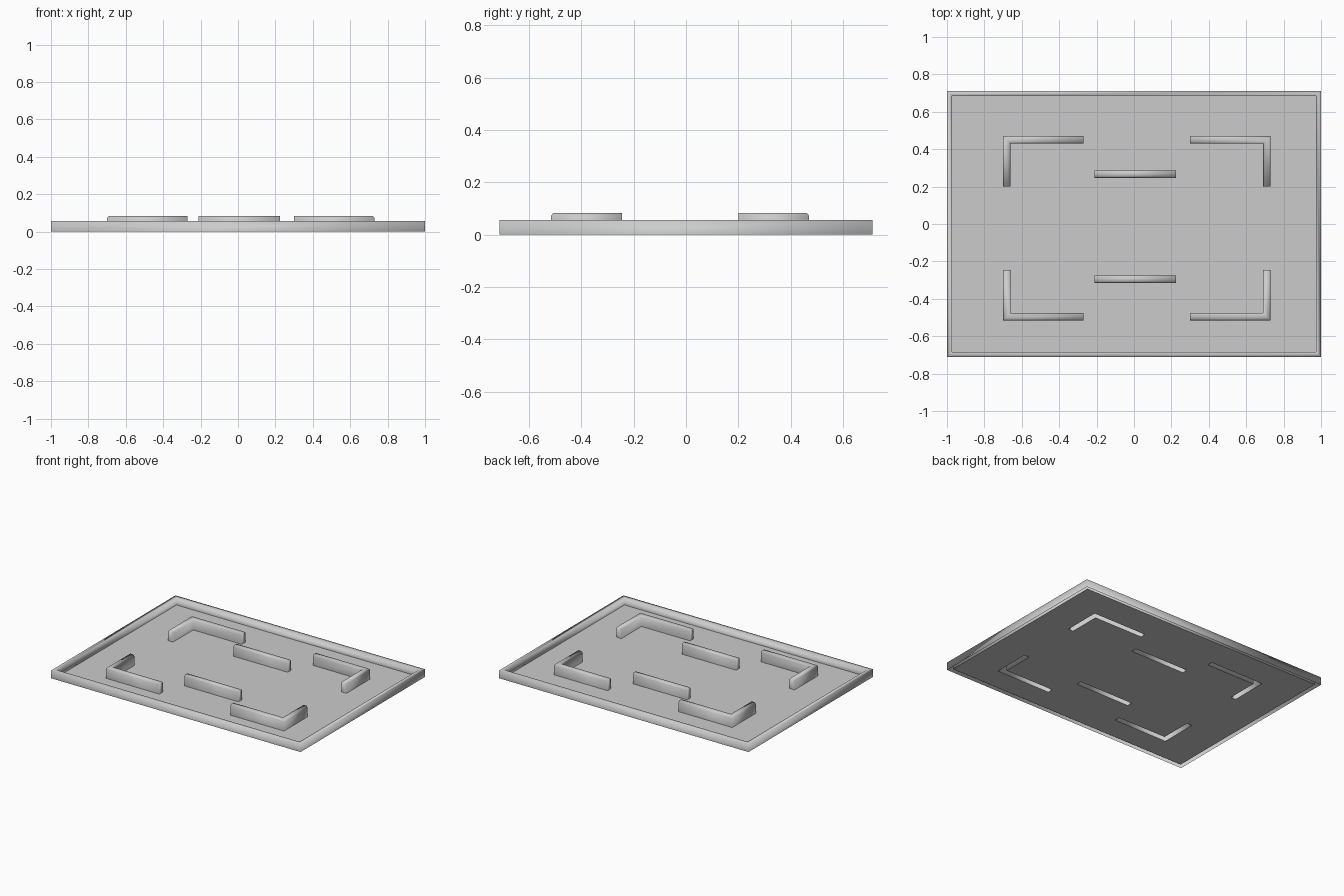
import bpy, bmesh
from mathutils import Vector

if "Cube" in bpy.data.objects:
    bpy.data.objects.remove(bpy.data.objects["Cube"])

FLOOR, RIM_TOP, BAR_TOP = 0.005, 0.057, 0.083
HX, HY, RIM_W, HB = 1.0, 0.712, 0.027, 0.02


def make_object(name, bm, smooth):
    bmesh.ops.recalc_face_normals(bm, faces=bm.faces)
    mesh = bpy.data.meshes.new(name)
    bm.to_mesh(mesh)
    bm.free()
    for p in mesh.polygons:
        p.use_smooth = smooth
    obj = bpy.data.objects.new(name, mesh)
    bpy.context.collection.objects.link(obj)
    return obj


def sweep(name, path, section, closed=False):
    """Sweep an open-bottomed section (side offset, z) along a mitred flat path."""
    pts = [Vector(p) for p in path]
    n = len(pts)
    bm = bmesh.new()
    rings = []
    for i, p in enumerate(pts):
        a = (p - pts[i - 1]).normalized() if (closed or i > 0) else None
        b = (pts[(i + 1) % n] - p).normalized() if (closed or i < n - 1) else None
        a, b = a or b, b or a
        na, nb = Vector((-a.y, a.x)), Vector((-b.y, b.x))
        side = (na + nb) / (1 + na.dot(nb))
        rings.append([bm.verts.new((p.x + side.x * o, p.y + side.y * o, z)) for o, z in section])
    for i in range(n if closed else n - 1):
        r, s = rings[i], rings[(i + 1) % n]
        for k in range(len(section) - 1):
            bm.faces.new((r[k], s[k], s[k + 1], r[k + 1]))
    if not closed:
        bm.faces.new(rings[0])
        bm.faces.new(rings[-1][::-1])
    return make_object(name, bm, True)


# Hollow raised rim around the tray
sweep("rim", [(-HX, -HY), (HX, -HY), (HX, HY), (-HX, HY)],
      [(0, 0), (0, RIM_TOP), (RIM_W, RIM_TOP), (RIM_W, FLOOR)], closed=True)

# Raised bars: four corner brackets and two straight ones, by centre line
bars = {
    "back_left_bracket": [(-0.27, 0.45), (-0.68, 0.45), (-0.68, 0.20)],
    "back_right_bracket": [(0.30, 0.45), (0.71, 0.45), (0.71, 0.20)],
    "front_left_bracket": [(-0.27, -0.495), (-0.68, -0.495), (-0.68, -0.245)],
    "front_right_bracket": [(0.30, -0.495), (0.71, -0.495), (0.71, -0.245)],
    "back_bar": [(-0.21, 0.267), (0.225, 0.267)],
    "front_bar": [(-0.21, -0.295), (0.225, -0.295)],
}
section = [(-HB, FLOOR), (-HB, BAR_TOP - 0.01), (-HB + 0.008, BAR_TOP),
           (HB - 0.008, BAR_TOP), (HB, BAR_TOP - 0.01), (HB, FLOOR)]
slots = []
for name, path in bars.items():
    sweep(name, path, section)
    for i, (p, q) in enumerate(zip(path, path[1:])):
        x0, x1 = sorted((p[0], q[0]))
        y0, y1 = sorted((p[1], q[1]))
        if p[1] == q[1]:
            # horizontal run, lengthened to the outer corner of a bracket
            left = HB if len(path) == 3 and q[0] < p[0] else 0
            right = HB if len(path) == 3 and q[0] > p[0] else 0
            slots.append((x0 - left, x1 + right, y0 - HB, y1 + HB))
        else:
            slots.append((x0 - HB, x1 + HB, y0, y1))

# Thin floor with open slots under the hollow bars
ix, iy = HX - RIM_W, HY - RIM_W
xs = sorted({round(v, 4) for s in slots for v in s[:2]} | {-ix, ix})
ys = sorted({round(v, 4) for s in slots for v in s[2:]} | {-iy, iy})
bm = bmesh.new()
grid = [[bm.verts.new((x, y, FLOOR)) for y in ys] for x in xs]
for i in range(len(xs) - 1):
    for j in range(len(ys) - 1):
        cx, cy = (xs[i] + xs[i + 1]) / 2, (ys[j] + ys[j + 1]) / 2
        if not any(a < cx < b and c < cy < d for a, b, c, d in slots):
            bm.faces.new((grid[i][j], grid[i + 1][j], grid[i + 1][j + 1], grid[i][j + 1]))
make_object("floor", bm, False)
